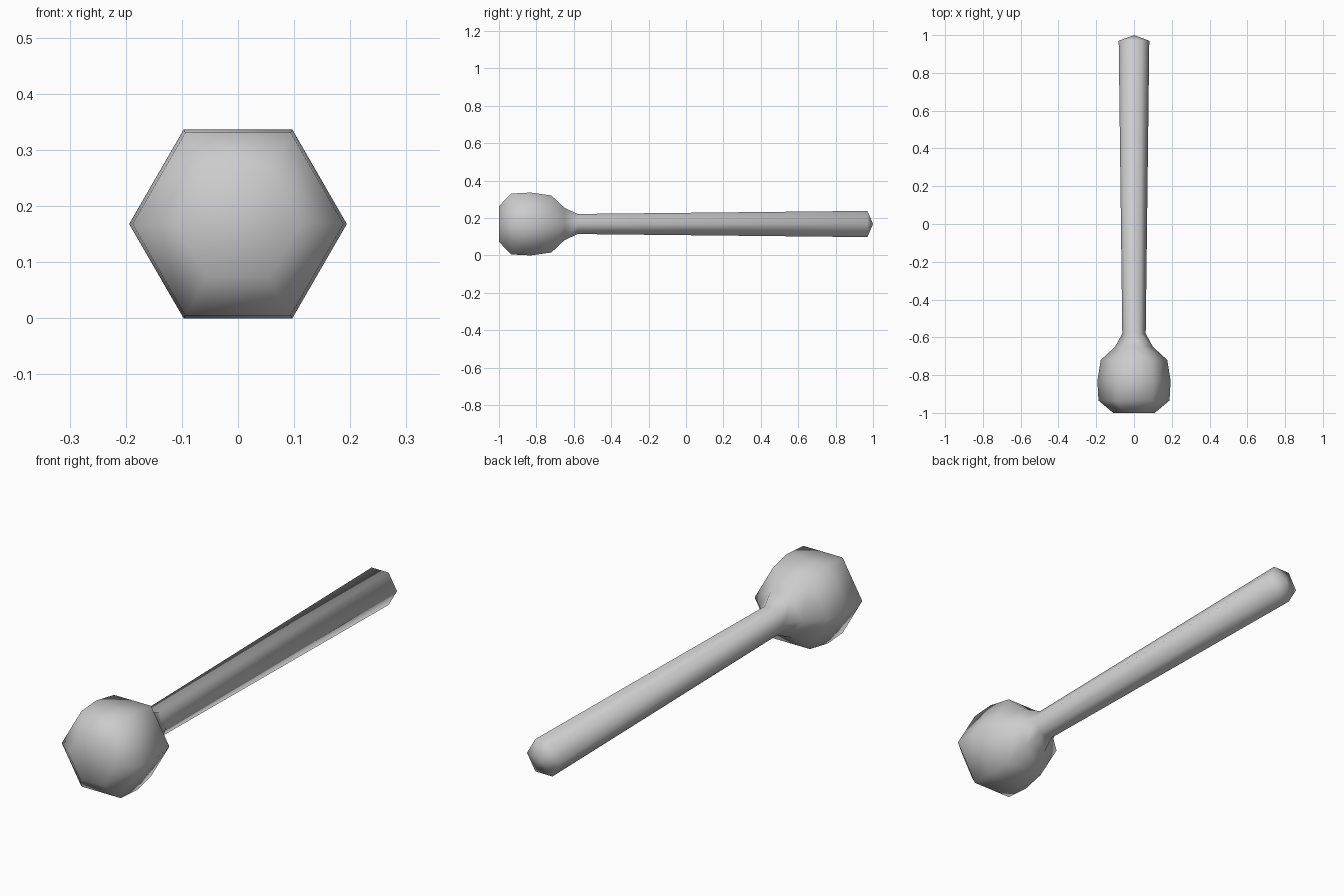
import bpy, bmesh, math

cube = bpy.data.objects.get("Cube")
if cube:
    bpy.data.objects.remove(cube, do_unlink=True)

SIDES = 6
AXIS_Z = 0.168

# Plain grey finish
grey = bpy.data.materials.new("plain_grey")
grey.use_nodes = True
colour = (0.6, 0.6, 0.6, 1)
grey.diffuse_color = colour
grey.node_tree.nodes["Principled BSDF"].inputs["Base Color"].default_value = colour

# Outline as (y, radius): rounded knob, neck, then a slowly widening handle
profile = [(-1, 0.11), (-0.935, 0.188), (-0.83, 0.194), (-0.72, 0.176),
           (-0.65, 0.1), (-0.58, 0.062), (0.97, 0.081)]

bm = bmesh.new()


def ring(y, radius):
    angles = [math.tau * i / SIDES for i in range(SIDES)]
    return [bm.verts.new((radius * math.cos(a), y, AXIS_Z + radius * math.sin(a)))
            for a in angles]


rings = [ring(y, r) for y, r in profile]
for a, b in zip(rings, rings[1:]):
    for i in range(SIDES):
        j = (i + 1) % SIDES
        bm.faces.new((a[i], a[j], b[j], b[i]))

# Flat knob end and pointed handle end
bm.faces.new(rings[0])
tip = bm.verts.new((0, 1, AXIS_Z))
for i in range(SIDES):
    bm.faces.new((rings[-1][i], rings[-1][(i + 1) % SIDES], tip))

bmesh.ops.recalc_face_normals(bm, faces=bm.faces)
for face in bm.faces:
    face.smooth = True

mesh = bpy.data.meshes.new("knobbed_handle")
bm.to_mesh(mesh)
bm.free()
mesh.materials.append(grey)
bpy.context.collection.objects.link(bpy.data.objects.new("knobbed_handle", mesh))
